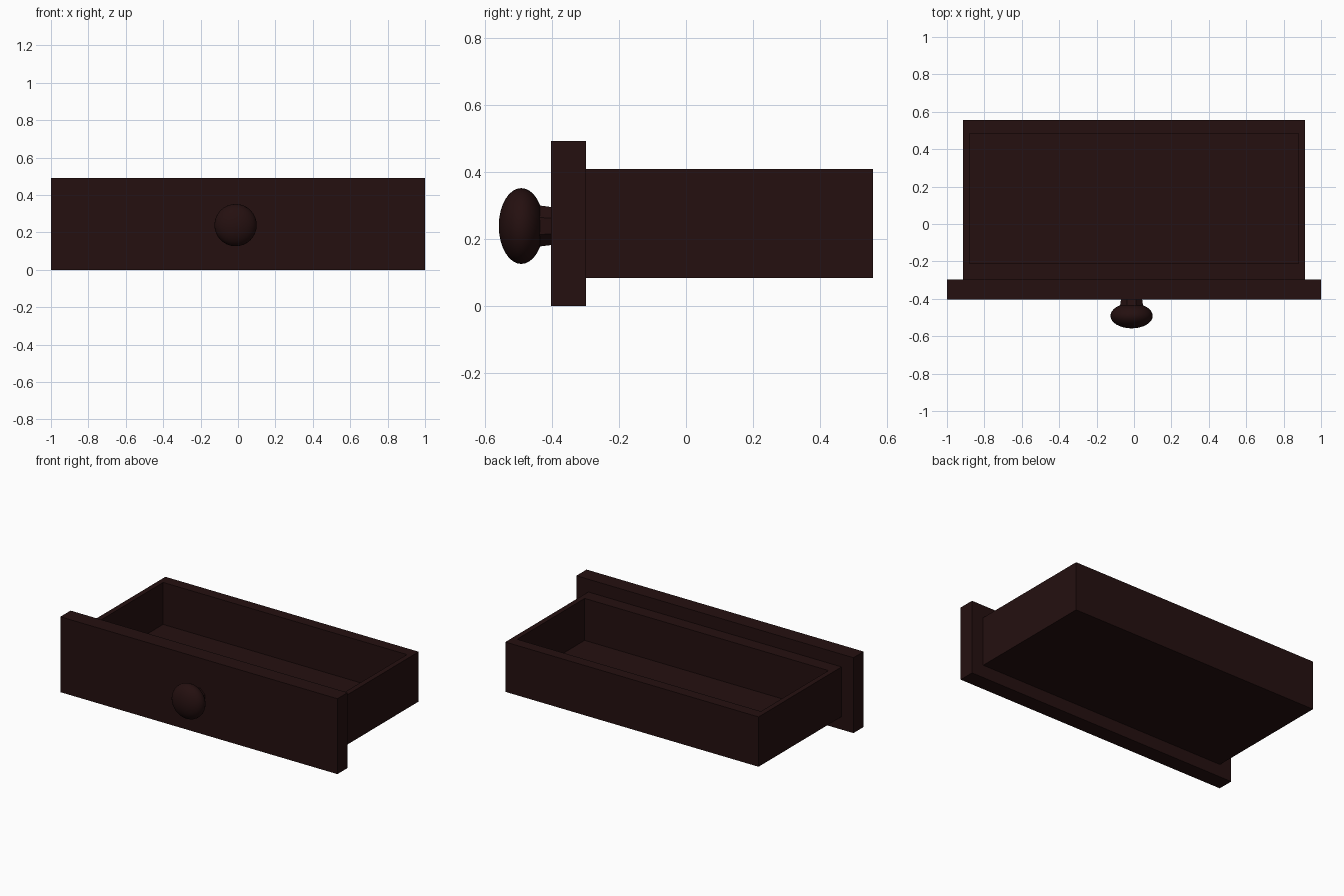
import bpy, bmesh
from math import radians
from mathutils import Matrix

if "Cube" in bpy.data.objects:
    bpy.data.objects.remove(bpy.data.objects["Cube"])

wood = bpy.data.materials.new("dark_wood")
wood.diffuse_color = (0.018, 0.005, 0.005, 1)
wood.use_nodes = True
wood.node_tree.nodes["Principled BSDF"].inputs["Base Color"].default_value = wood.diffuse_color


def finish(bm, name):
    bmesh.ops.recalc_face_normals(bm, faces=bm.faces)
    mesh = bpy.data.meshes.new(name)
    bm.to_mesh(mesh)
    bm.free()
    mesh.materials.append(wood)
    obj = bpy.data.objects.new(name, mesh)
    bpy.context.collection.objects.link(obj)
    return obj


def box(lo, hi):
    bm = bmesh.new()
    size = [b - a for a, b in zip(lo, hi)]
    mid = [(a + b) / 2 for a, b in zip(lo, hi)]
    bmesh.ops.create_cube(bm, size=1, matrix=Matrix.Translation(mid) @ Matrix.Diagonal((*size, 1)))
    return bm


# Front panel
finish(box((-1, -0.403, 0), (1, -0.298, 0.492)), "front_panel")

# Tray: a block whose top is inset and pushed down to the floor
bm = box((-0.914, -0.298, 0.084), (0.914, 0.557, 0.409))
bm.faces.ensure_lookup_table()
top = max(bm.faces, key=lambda f: f.calc_center_median().z)
rim = bmesh.ops.extrude_face_region(bm, geom=[top])
bmesh.ops.delete(bm, geom=[top], context='FACES_ONLY')
inner = [v for v in rim["geom"] if isinstance(v, bmesh.types.BMVert)]
for v in inner:
    v.co.x = 0.88 if v.co.x > 0 else -0.88
    v.co.y = 0.485 if v.co.y > 0 else -0.212
floor = [f for f in rim["geom"] if isinstance(f, bmesh.types.BMFace)]
well = bmesh.ops.extrude_face_region(bm, geom=floor)
bmesh.ops.delete(bm, geom=floor, context='FACES_ONLY')
for v in well["geom"]:
    if isinstance(v, bmesh.types.BMVert):
        v.co.z = 0.135
finish(bm, "drawer_tray")

# Knob neck: eight sides, widening towards the knob
bm = bmesh.new()
turn = Matrix.Rotation(radians(90), 4, 'X') @ Matrix.Rotation(radians(22.5), 4, 'Z')
bmesh.ops.create_cone(bm, cap_ends=True, segments=8, radius1=0.060, radius2=0.070, depth=0.07,
                      matrix=Matrix.Translation((-0.013, -0.428, 0.239)) @ turn)
finish(bm, "knob_neck")

# Knob: flattened sphere
bm = bmesh.new()
bmesh.ops.create_uvsphere(bm, u_segments=32, v_segments=16, radius=1,
                          matrix=Matrix.Translation((-0.013, -0.491, 0.239))
                          @ Matrix.Diagonal((0.113, 0.067, 0.113, 1))
                          @ Matrix.Rotation(radians(90), 4, 'X'))
for f in bm.faces:
    f.smooth = True
finish(bm, "knob")
